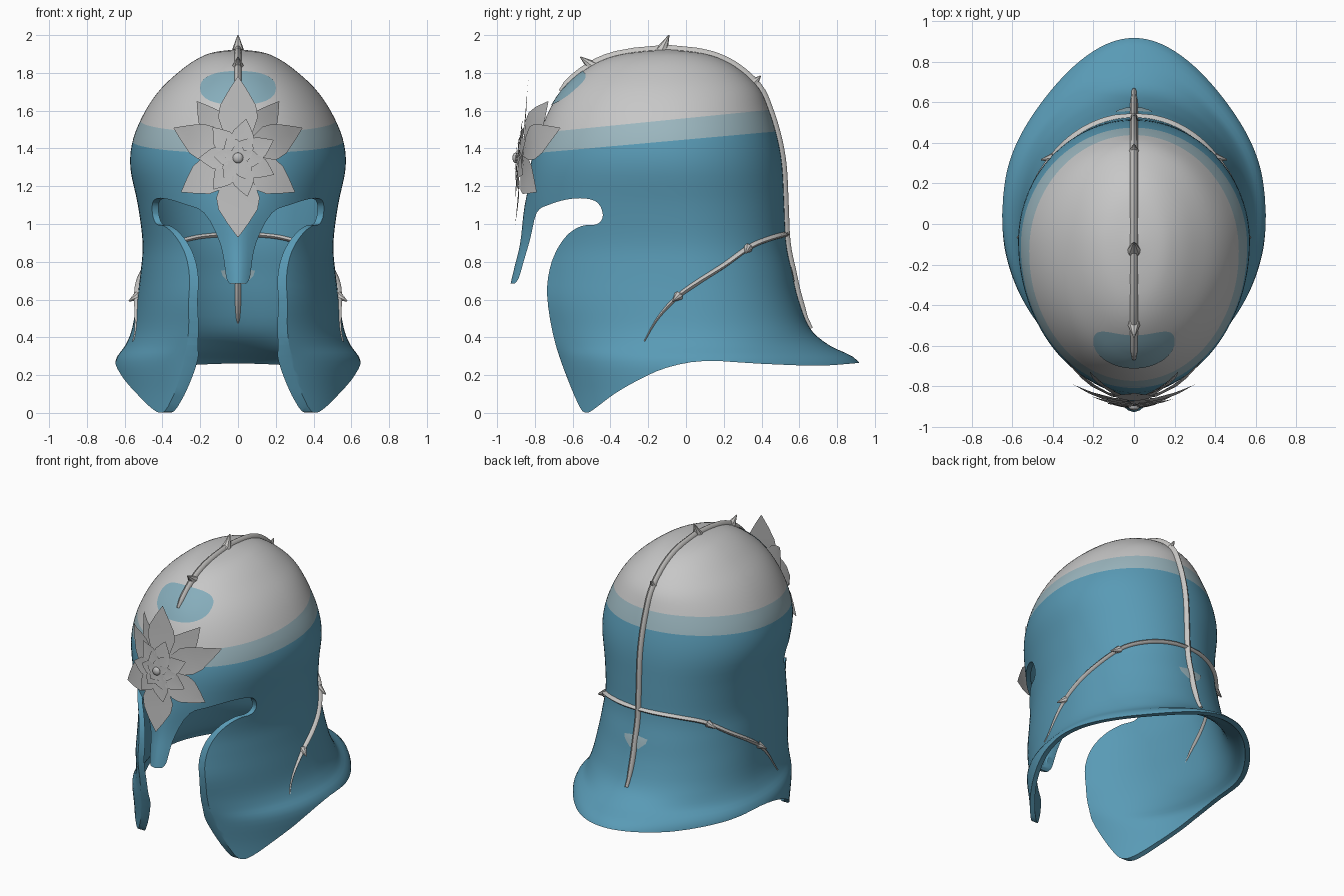
import bpy, bmesh, math
from mathutils import Vector

if "Cube" in bpy.data.objects:
    bpy.data.objects.remove(bpy.data.objects["Cube"])


def material(name, rgb):
    m = bpy.data.materials.new(name)
    m.use_nodes = True
    m.diffuse_color = (*rgb, 1)
    m.node_tree.nodes["Principled BSDF"].inputs["Base Color"].default_value = (*rgb, 1)
    return m


TEAL = material("teal", (0.10, 0.325, 0.465))
PALE = material("pale_teal", (0.33, 0.47, 0.52))
GREY = material("light_grey", (0.57, 0.57, 0.57))
MIST = material("misty_blue", (0.24, 0.42, 0.50))
SILVER = material("silver_grey", (0.51, 0.51, 0.51))
TRIM = material("warm_grey", (0.57, 0.56, 0.545))


def finish(bm, name, mats, angle=40):
    me = bpy.data.meshes.new(name)
    bm.to_mesh(me)
    bm.free()
    ob = bpy.data.objects.new(name, me)
    bpy.context.collection.objects.link(ob)
    for m in mats:
        me.materials.append(m)
    bpy.ops.object.select_all(action='DESELECT')
    ob.select_set(True)
    bpy.context.view_layer.objects.active = ob
    if angle:
        bpy.ops.object.shade_smooth_by_angle(angle=math.radians(angle))
    return ob


def spline(pts, v):
    """Catmull-Rom point at index v of a list of tuples."""
    n = len(pts) - 1
    i = min(max(int(v), 0), n - 1)
    f = v - i
    a, b, c, d = (pts[min(max(k, 0), n)] for k in (i - 1, i, i + 1, i + 2))
    return [0.5 * (2*q + (r - p)*f + (2*p - 5*q + 4*r - s)*f*f + (3*q - p - 3*r + s)*f**3)
            for p, q, r, s in zip(a, b, c, d)]


def resample(pts, count):
    return [spline(pts, (len(pts) - 1) * k / count) for k in range(count + 1)]


# Helmet sections: height, half width, front y, back y
ROWS = [(-.06, .65, -.69, .97), (.1, .65, -.705, .95), (.27, .65, -.74, .915), (.36, .595, -.78, .755),
        (.45, .56, -.81, .655), (.6, .535, -.845, .595), (.75, .515, -.84, .56),
        (.9, .505, -.83, .53), (1.1, .53, -.84, .52), (1.3, .57, -.825, .51),
        (1.45, .555, -.785, .485), (1.6, .49, -.725, .44), (1.72, .405, -.645, .385),
        (1.82, .295, -.53, .28), (1.88, .205, -.41, .17), (1.91, .125, -.27, .05), (1.925, 0, -.1, -.1)]
THICK = .031


def ease(f):
    f = min(max(f, 0), 1)
    return f * f * (3 - 2 * f)


def section(v):
    z, w, yf, yb = spline(ROWS, v)
    return z, max(w, 0), yf, yb, .05 - .15 * ease((z - .3) / 1.3)


def section_at(z):
    lo, hi = 0, len(ROWS) - 1
    for _ in range(40):
        mid = (lo + hi) / 2
        lo, hi = (mid, hi) if section(mid)[0] < z else (lo, mid)
    return section(lo)


def point(sec, t):
    """Surface point; t = 0 is the front, pi is the back."""
    z, w, yf, yb, yc = sec
    c, x = math.cos(t), w * math.sin(t)
    y = yc + c * (yf - yc) if c > 0 else yc - c * (yb - yc)
    if c > 0:  # nose keel
        y -= .085 * min(max((1.18 - z) / .5, 0), 1) * math.exp(-(x / .09) ** 2)
    else:  # pointed neck flare
        y -= .075 * ease((.45 - z) / .18) * math.sin(2 * t) ** 2
    return Vector((x, y, z))


# Shell
SEG, STEPS = 120, (len(ROWS) - 1) * 4
bm = bmesh.new()
rings = []
for k in range(STEPS):
    sec = section(k / 4)
    rings.append([bm.verts.new(point(sec, 2 * math.pi * j / SEG)) for j in range(SEG)])
apex = bm.verts.new((0, -.1, ROWS[-1][0]))
for j in range(SEG):
    n = (j + 1) % SEG
    for a, b in zip(rings, rings[1:]):
        bm.faces.new((a[j], a[n], b[n], b[j]))
    bm.faces.new((rings[-1][j], rings[-1][n], apex))
bmesh.ops.recalc_face_normals(bm, faces=bm.faces)
if apex.link_faces[0].normal.z < 0:
    bmesh.ops.reverse_faces(bm, faces=bm.faces)
shell = finish(bm, "helmet_shell", (TEAL, PALE, GREY), 0)

# Side outline that cuts the face opening and the lower edge
EDGE = [(-.907, .685), (-.885, .715), (-.86, .8), (-.825, .92), (-.79, 1.06), (-.73, 1.1),
        (-.63, 1.13), (-.53, 1.135), (-.465, 1.11), (-.44, 1.05), (-.455, 1.01), (-.49, .995),
        (-.55, .99), (-.62, .95), (-.68, .87), (-.722, .76), (-.735, .62), (-.705, .42), (-.65, .24),
        (-.565, .035), (-.525, .002), (-.48, .025), (-.38, .1), (-.25, .175), (-.1, .24), (.1, .275),
        (.4, .26), (.7, .25), (.92, .265), (1.2, .29)]
outline = [(-1.1, .685)] + resample(EDGE, 87) + [(1.2, 2.2), (-1.1, 2.2)]
bm = bmesh.new()
face = bm.faces.new([bm.verts.new((-1, y, z)) for y, z in outline])
ext = bmesh.ops.extrude_face_region(bm, geom=[face])["geom"]
bmesh.ops.translate(bm, vec=(2, 0, 0), verts=[g for g in ext if isinstance(g, bmesh.types.BMVert)])
bmesh.ops.recalc_face_normals(bm, faces=bm.faces)
cutter = finish(bm, "outline_cutter", (), 0)
cutter.hide_render = True

bpy.context.view_layer.objects.active = shell
solid = shell.modifiers.new("thickness", 'SOLIDIFY')
solid.thickness, solid.offset = THICK, -1
cut = shell.modifiers.new("outline", 'BOOLEAN')
cut.operation, cut.solver, cut.object = 'INTERSECT', 'EXACT', cutter
for name in ("thickness", "outline"):
    bpy.ops.object.modifier_apply(modifier=name)
bpy.data.objects.remove(cutter)

# Sloped colour bands on the shell
BANDS = ((1.447, .09), (1.56, .10))
bm = bmesh.new()
bm.from_mesh(shell.data)
for z, slope in BANDS:
    bmesh.ops.bisect_plane(bm, geom=bm.verts[:] + bm.edges[:] + bm.faces[:],
                           plane_co=(0, 0, z), plane_no=(0, -slope, 1))
for f in bm.faces:
    c = f.calc_center_median()
    f.material_index = sum(c.z > z + slope * c.y for z, slope in BANDS)
bm.to_mesh(shell.data)
bm.free()
bpy.ops.object.select_all(action='DESELECT')
shell.select_set(True)
bpy.ops.object.shade_smooth_by_angle(angle=math.radians(35))


def patch(name, outline, back, lift, mat):
    """Thin painted plate that follows the shell."""
    bm = bmesh.new()
    cx, cz = (sum(p[k] for p in outline) / len(outline) for k in (0, 1))
    loops = []
    for s in (.01, .25, .5, .75, 1):
        loop = []
        for px, pz in outline:
            x, z = cx + (px - cx) * s, cz + (pz - cz) * s
            sec = section_at(z)
            t = math.asin(x / sec[1])
            p = point(sec, math.pi - t if back else t)
            out = Vector((0, 1, .2) if back else (x, -.8, .6)).normalized()
            loop.append(bm.verts.new(p + out * lift))
        loops.append(loop)
    for a, b in zip(loops, loops[1:]):
        for j in range(len(a)):
            n = (j + 1) % len(a)
            bm.faces.new((a[j], a[n], b[n], b[j]))
    bm.faces.new(loops[0])
    bmesh.ops.recalc_face_normals(bm, faces=bm.faces)
    finish(bm, name, (mat,))


def rounded(u):
    return math.copysign(abs(u) ** .85, u)


blob = [(.2 * rounded(math.cos(a)), 1.718 + .09 * rounded(math.sin(a)))
        for a in (2 * math.pi * k / 40 for k in range(40))]
patch("brow_patch", blob, False, .004, MIST)
tab = [(-.09, .76), (0, .775), (.09, .76), (.08, .73), (.035, .69), (-.035, .69), (-.08, .73)]
patch("nape_patch", tab, True, .004, PALE)
patch("inner_nape_patch", tab, True, -THICK - .006, PALE)


def sweep(bm, pts, normals, depth, width, taper, end):
    """Oval tube along pts, tapering to a fraction over a share of each end."""
    loops, n = [], len(pts) - 1
    for i, (p, nor) in enumerate(zip(pts, normals)):
        tan = (pts[min(i + 1, n)] - pts[max(i - 1, 0)]).normalized()
        side = tan.cross(nor).normalized()
        s = end + (1 - end) * ease(min(i, n - i) / n / taper)
        mid = p - nor * .012 * s
        loops.append([bm.verts.new(mid + s * (nor * math.cos(a) * depth + side * math.sin(a) * width))
                      for a in (math.pi * k / 5 for k in range(10))])
    for a, b in zip(loops, loops[1:]):
        for j in range(10):
            bm.faces.new((a[j], a[j - 1], b[j - 1], b[j]))
    for loop in (loops[0], loops[-1]):
        bm.faces.new(loop)


def thorn(bm, base, tip, radius):
    base, axis = Vector(base), Vector(tip) - Vector(base)
    rot = axis.to_track_quat('Z', 'Y').to_matrix().to_4x4()
    rot.translation = base + axis / 2
    bmesh.ops.create_cone(bm, segments=8, radius1=radius, radius2=.003, depth=axis.length,
                          cap_ends=True, matrix=rot)


# Crest ridge over the centre line with three thorns
bm = bmesh.new()
fronts = [point(section_at(1.70 + .21 * k / 12), 0) for k in range(13)]
backs = [point(section_at(1.91 - 1.465 * (k / 40) ** 1.5), math.pi) for k in range(41)]
path = fronts + [apex_co := Vector((0, -.1, ROWS[-1][0]))] + backs
normals = []
for i in range(len(path)):
    d = path[min(i + 1, len(path) - 1)] - path[max(i - 1, 0)]
    normals.append(Vector((0, -d.z, d.y)).normalized())
sweep(bm, path, normals, .036, .02, .05, .6)
for base, tip in (((-.49, 1.83), (-.56, 1.885)), ((-.13, 1.915), (-.09, 2.0)), ((.345, 1.73), (.395, 1.785))):
    thorn(bm, (0, *base), (0, *tip), .034)
bmesh.ops.recalc_face_normals(bm, faces=bm.faces)
finish(bm, "crest_ridge", (TRIM,))

# Thorny vine around the nape
SIDE = [(-.22, .38), (-.15, .5), (-.05, .61), (.06, .69), (.2, .78), (.34, .88), (.45, .925), (.525, .945)]
half, half_n = [], []
for y, z in resample(SIDE, 40):
    z0, w, yf, yb, yc = sec = section_at(z)
    c = (yc - y) / (yc - yf if y < yc else yb - yc)
    t = math.acos(min(max(c, -1), 1))
    d = point(sec, t + .02) - point(sec, t - .02)
    half.append(point(sec, t))
    half_n.append(Vector((d.y, -d.x, 0)).normalized())
half[-1].x, half_n[-1] = 0, Vector((0, 1, 0))
flip = Vector((-1, 1, 1))
path = half + [p * flip for p in half[-2::-1]]
normals = half_n + [n * flip for n in half_n[-2::-1]]
bm = bmesh.new()
sweep(bm, path, normals, .034, .015, .2, .25)
for i in (12, 28):
    base, out = half[i], half_n[i] * .045 + (half[i - 3] - half[i]) * .5
    for m in (Vector((1, 1, 1)), flip):
        thorn(bm, base * m, (base + out) * m, .026)
bmesh.ops.recalc_face_normals(bm, faces=bm.faces)
finish(bm, "nape_vine", (TRIM,))


# Brow flower: layered petals, each folded along its middle
def petal(bm, degrees, length, width, y0, curl):
    a = math.radians(degrees)
    rows = []
    for s, w in ((.03, .2), (.25, .65), (.5, 1), (.65, .9), (.82, .5), (1, .02)):
        row = []
        for side in (-1, 0, 1):
            u, r = side * w * width, s * length
            x, z = r * math.sin(a) + u * math.cos(a), r * math.cos(a) - u * math.sin(a)
            row.append(bm.verts.new((x, y0 + .09 * z + curl * x * x - abs(u) * .06, 1.35 + z)))
        rows.append(row)
    for p, q in zip(rows, rows[1:]):
        for k in (0, 1):
            bm.faces.new((p[k], p[k + 1], q[k + 1], q[k]))


bm = bmesh.new()
for deg, length, width, curl in ((36, .37, .085, 2.3), (65, .375, .095, 1.6), (121, .35, .095, 1.0)):
    for s in (1, -1):
        petal(bm, s * deg, length, width, -.865, curl)
petal(bm, 0, .43, .105, -.872, 1)
petal(bm, 180, .42, .115, -.872, 1)
for count, length, width, y0, turn in ((7, .21, .06, -.885, 12), (6, .13, .045, -.893, 35), (5, .08, .03, -.9, 0)):
    for k in range(count):
        petal(bm, turn + 360 * k / count, length, width, y0, .8)
finish(bm, "brow_flower", (SILVER,))

# Flower heart
bm = bmesh.new()
bmesh.ops.create_uvsphere(bm, u_segments=12, v_segments=8, radius=.028)
bmesh.ops.scale(bm, vec=(1, .6, 1), verts=bm.verts)
bmesh.ops.translate(bm, vec=(0, -.902, 1.35), verts=bm.verts)
finish(bm, "flower_heart", (SILVER,))
